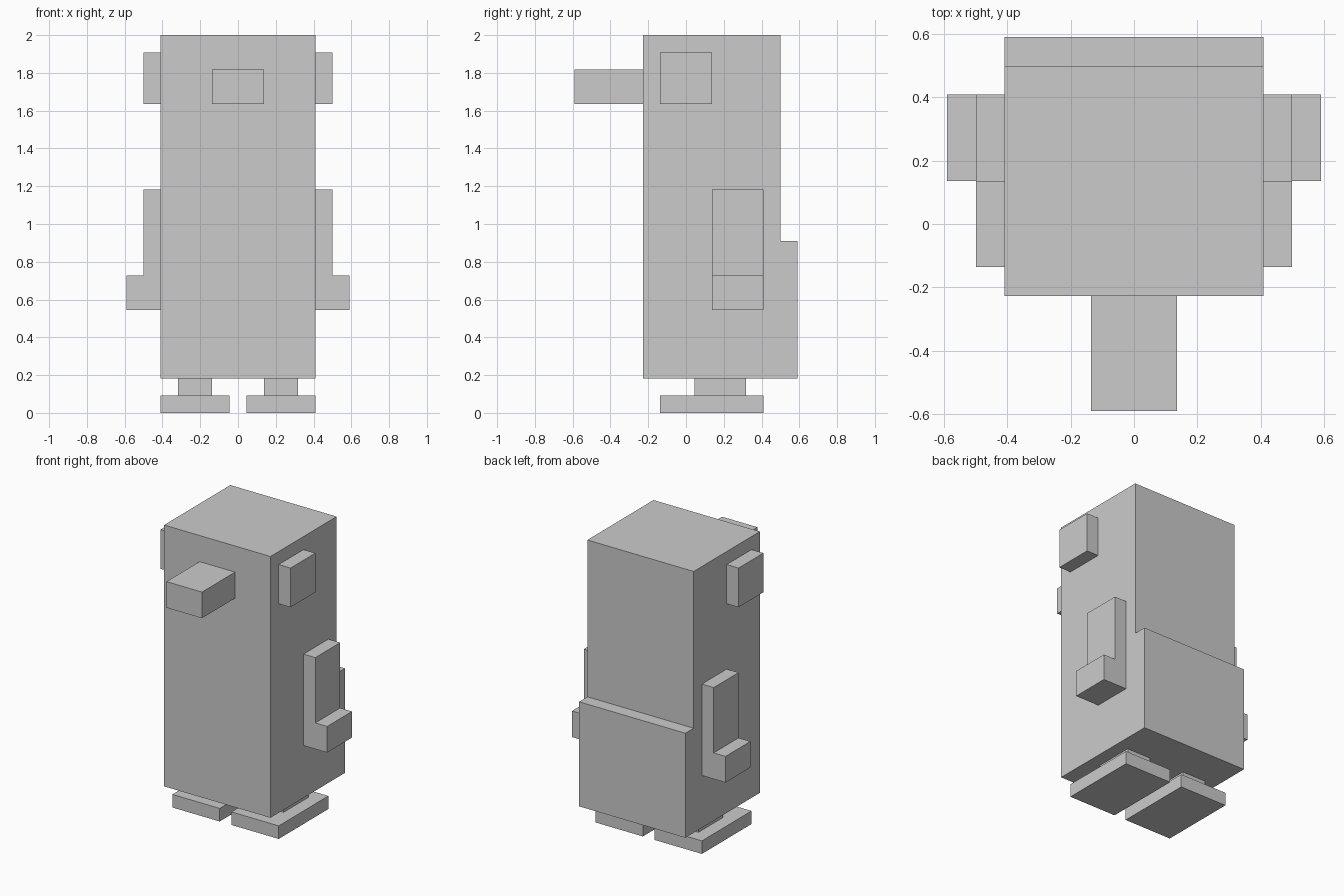
import bpy, bmesh
from mathutils import Vector

if "Cube" in bpy.data.objects:
    bpy.data.objects.remove(bpy.data.objects["Cube"])

U = 1 / 11  # the model sits on a grid of 22 steps in height


def prism(name, profile, axis, start, end):
    """Extrude a closed 2D profile along an axis ('X': profile is y,z; 'Y': profile is x,z)."""
    def place(a, b, t):
        return Vector((t, a, b) if axis == 'X' else (a, t, b)) * U
    bm = bmesh.new()
    face = bm.faces.new([bm.verts.new(place(a, b, start)) for a, b in profile])
    ext = bmesh.ops.extrude_face_region(bm, geom=[face])
    moved = [g for g in ext['geom'] if isinstance(g, bmesh.types.BMVert)]
    bmesh.ops.translate(bm, verts=moved, vec=place(0, 0, end - start))
    bmesh.ops.recalc_face_normals(bm, faces=bm.faces)
    mesh = bpy.data.meshes.new(name)
    bm.to_mesh(mesh)
    bm.free()
    obj = bpy.data.objects.new(name, mesh)
    bpy.context.collection.objects.link(obj)
    return obj


def box(name, x, y, z):
    corners = [(x[0], z[0]), (x[1], z[0]), (x[1], z[1]), (x[0], z[1])]
    return prism(name, corners, 'Y', *y)


# Body with the stepped lower back
prism("body", [(-2.5, 2), (6.5, 2), (6.5, 10), (5.5, 10), (5.5, 22), (-2.5, 22)],
      'X', -4.5, 4.5)

# Beak
box("beak", (-1.5, 1.5), (-6.5, -2.5), (18, 20))

# Paired parts
for side, s in (("left", -1), ("right", 1)):
    box(f"{side}_eye", (s * 4.5, s * 5.5), (-1.5, 1.5), (18, 21))
    # L-shaped wing with a flared tip
    wing = [(4.5, 6), (6.5, 6), (6.5, 8), (5.5, 8), (5.5, 13), (4.5, 13)]
    prism(f"{side}_wing", [(s * x, z) for x, z in wing], 'Y', 1.5, 4.5)
    box(f"{side}_leg", (s * 1.5, s * 3.5), (0.5, 3.5), (1, 2))
    box(f"{side}_foot", (s * 0.5, s * 4.5), (-1.5, 4.5), (0, 1))
